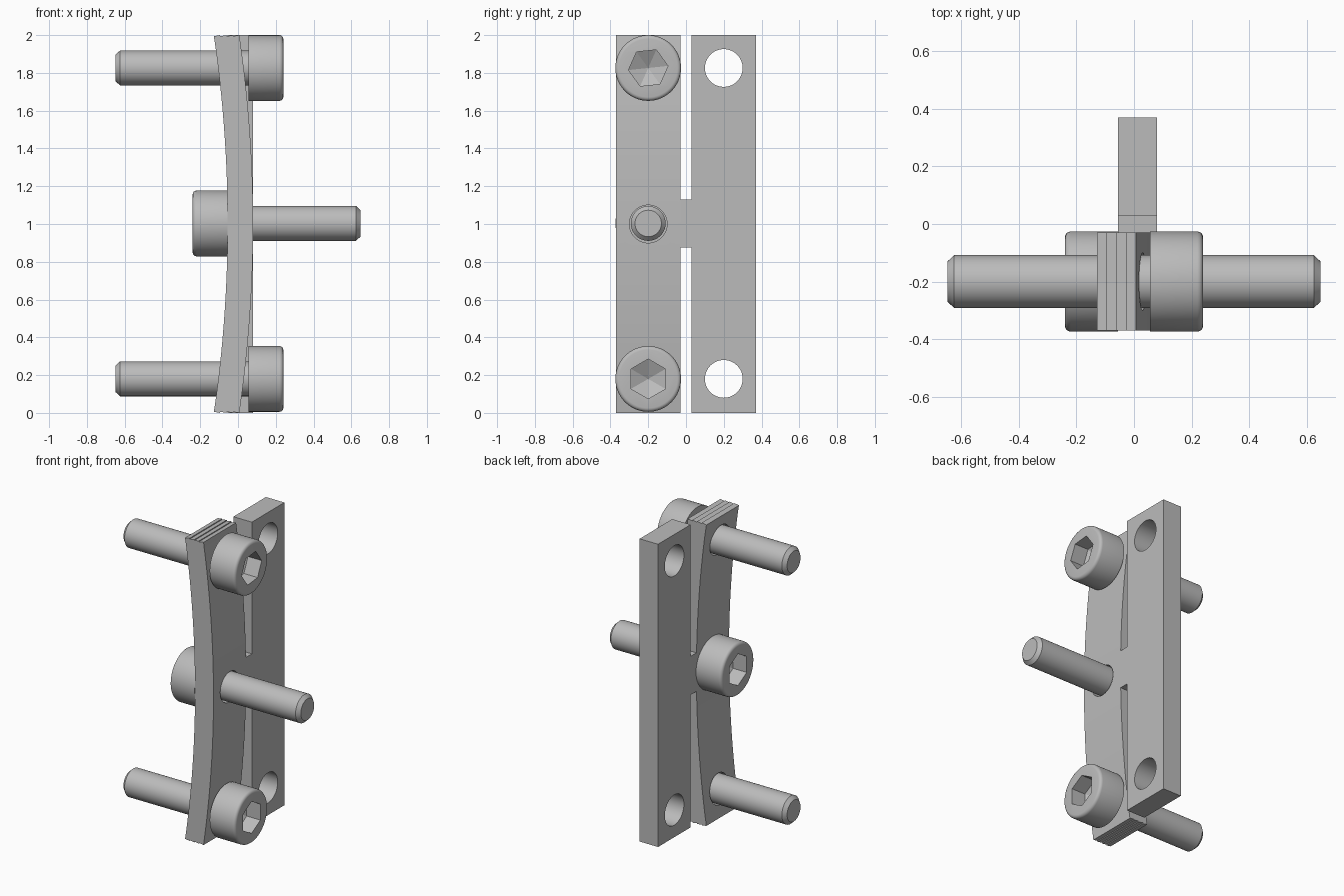
import bpy, bmesh, math
from mathutils import Matrix

if "Cube" in bpy.data.objects:
    bpy.data.objects.remove(bpy.data.objects["Cube"], do_unlink=True)

steel = bpy.data.materials.new("grey_steel")
steel.use_nodes = True
GREY = (0.5, 0.5, 0.5, 1)
steel.diffuse_color = GREY
steel.node_tree.nodes["Principled BSDF"].inputs["Base Color"].default_value = GREY

X0, X1 = -0.055, 0.08          # plate thickness range
BOLT_Y, HOLE_R = -0.2, 0.1
Z_LOW, Z_MID, Z_HIGH = 0.18, 1.0, 1.826


def finish(name, bm):
    bmesh.ops.recalc_face_normals(bm, faces=bm.faces)
    mesh = bpy.data.meshes.new(name)
    bm.to_mesh(mesh)
    bm.free()
    mesh.materials.append(steel)
    obj = bpy.data.objects.new(name, mesh)
    bpy.context.collection.objects.link(obj)
    return obj


def activate(obj):
    bpy.ops.object.select_all(action='DESELECT')
    obj.select_set(True)
    bpy.context.view_layer.objects.active = obj


def lathe(name, profile, sides, y, z, flip=False, turn=0):
    """Closed solid turned about an x axis from (x, radius) points."""
    bm = bmesh.new()
    rings = []
    for x, r in profile:
        if r == 0:
            rings.append([bm.verts.new((x, 0, 0))] * sides)
            continue
        angles = [turn + math.tau * i / sides for i in range(sides)]
        rings.append([bm.verts.new((x, r * math.cos(a), r * math.sin(a))) for a in angles])
    for a, b in zip(rings, rings[1:]):
        for i in range(sides):
            j = (i + 1) % sides
            bm.faces.new(dict.fromkeys((a[i], a[j], b[j], b[i])))
    for ring in (rings[0], rings[-1]):
        if ring[0] != ring[1]:
            bm.faces.new(ring)
    if flip:
        bm.transform(Matrix.Rotation(math.pi, 4, 'Z'))
    bm.transform(Matrix.Translation((0, y, z)))
    return finish(name, bm)


def cut(obj, cutter):
    cutter.hide_render = True
    mod = obj.modifiers.new("cut", 'BOOLEAN')
    mod.operation, mod.solver, mod.object = 'DIFFERENCE', 'EXACT', cutter
    activate(obj)
    bpy.ops.object.modifier_apply(modifier=mod.name)
    bpy.data.objects.remove(cutter, do_unlink=True)


def smooth(obj):
    activate(obj)
    bpy.ops.object.shade_smooth_by_angle(angle=math.radians(25))


def prism(name, outline, y0, y1):
    """Extrude an (x, z) outline along y."""
    bm = bmesh.new()
    face = bm.faces.new([bm.verts.new((x, y0, z)) for x, z in outline])
    out = bmesh.ops.extrude_face_region(bm, geom=[face])["geom"]
    verts = [v for v in out if isinstance(v, bmesh.types.BMVert)]
    bmesh.ops.translate(bm, verts=verts, vec=(0, y1 - y0, 0))
    return finish(name, bm)


def drill(obj, y, heights):
    for z in heights:
        cut(obj, lathe("drill", [(-0.3, HOLE_R), (0.3, HOLE_R)], 48, y, z))
    smooth(obj)


# Straight plate with two holes
flat = [(X0, 0), (X1, 0), (X1, 2), (X0, 2)]
drill(prism("straight_plate", flat, 0.03, 0.37), 0.2, (Z_LOW, Z_HIGH))

# Bridge joining the two plates
prism("bridge", [(X0, 0.875), (X1, 0.875), (X1, 1.13), (X0, 1.13)], -0.03, 0.03)


# Bowed plate with sawtooth layered ends
def bow(z):
    return -0.073 * (z - 1) ** 2


STEPS, LAYERS = 32, 4
heights = [0.006 + 1.988 * i / STEPS for i in range(STEPS + 1)]
layer = (X1 - X0) / LAYERS
end = bow(2)
top = []
for i in range(LAYERS):
    x = X1 + end - i * layer
    top += [(x, 2.0), (x - layer, 1.994)]
bottom = [(x, 2 - z) for x, z in reversed(top)]
outline = [(X1 + bow(z), z) for z in heights[1:-1]] + top
outline += [(X0 + bow(z), z) for z in reversed(heights[1:-1])] + bottom
drill(prism("bowed_plate", outline, -0.37, -0.03), BOLT_Y, (Z_LOW, Z_MID, Z_HIGH))


# Socket head bolts
def bolt(name, z, flip, turn):
    profile = [(-0.648, 0.07), (-0.625, 0.092), (0.055, 0.092), (0.055, 0.174)]
    for i in range(5):
        a = math.pi / 8 * i
        profile.append((0.22 + 0.02 * math.sin(a), 0.154 + 0.02 * math.cos(a)))
    obj = lathe(name, profile, 64, BOLT_Y, z, flip)
    socket = [(0.3, 0.105), (0.14, 0.105), (0.09, 0)]
    cut(obj, lathe("socket", socket, 6, BOLT_Y, z, flip, math.radians(turn)))
    smooth(obj)


bolt("lower_bolt", Z_LOW, False, 30)
bolt("middle_bolt", Z_MID + 0.003, True, 30)
bolt("upper_bolt", Z_HIGH, False, 6)
